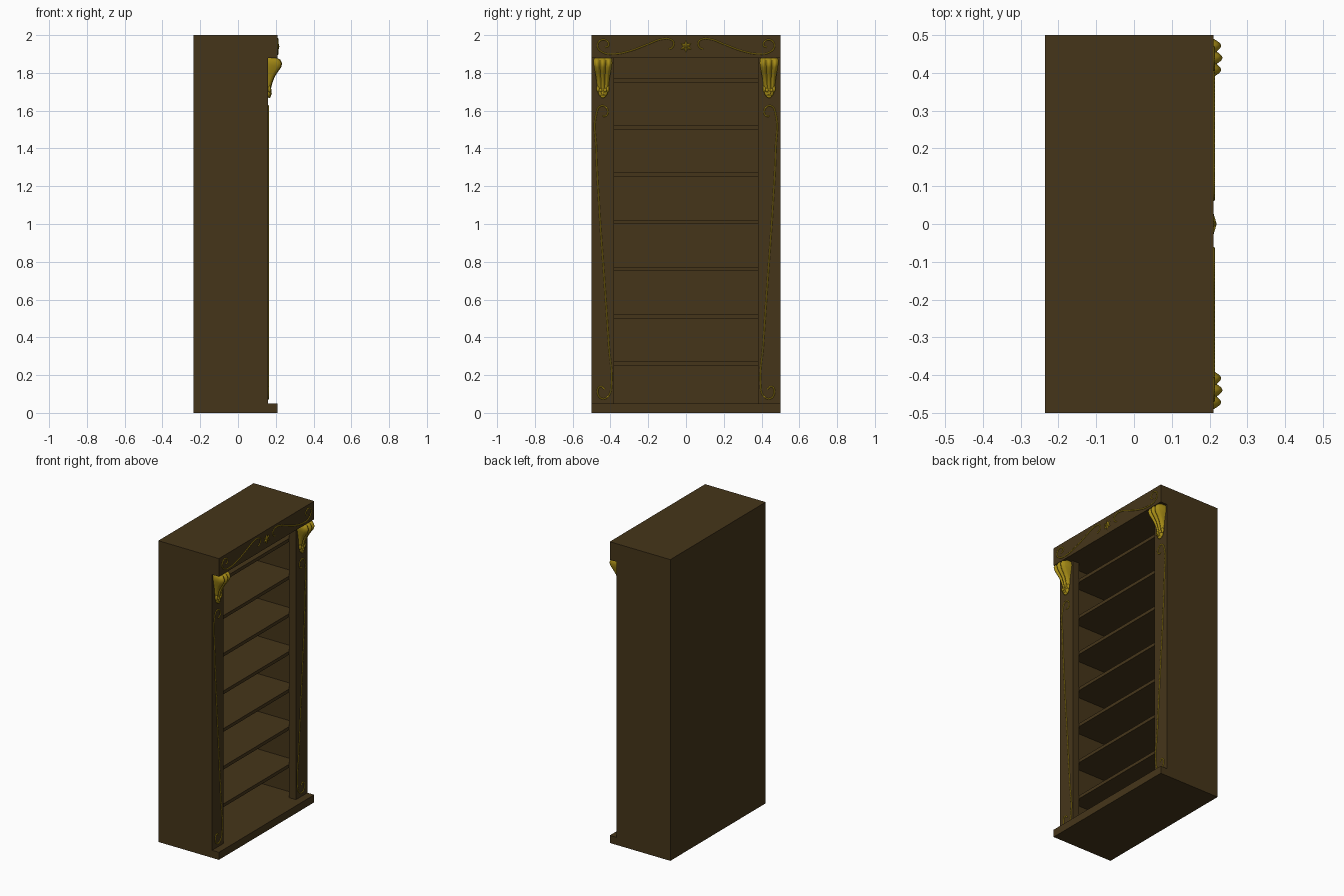
import bpy, bmesh, math
from mathutils import Matrix, Vector

if "Cube" in bpy.data.objects:
    bpy.data.objects.remove(bpy.data.objects["Cube"])


def material(name, color):
    m = bpy.data.materials.new(name)
    m.diffuse_color = (*color, 1)
    m.use_nodes = True
    m.node_tree.nodes["Principled BSDF"].inputs["Base Color"].default_value = m.diffuse_color
    return m


WOOD = material("dark_wood", (0.06, 0.036, 0.01))
GOLD = material("gilding", (0.38, 0.26, 0.008))


def finish(name, bm, mat, smooth=None):
    bmesh.ops.recalc_face_normals(bm, faces=bm.faces)
    me = bpy.data.meshes.new(name)
    bm.to_mesh(me)
    bm.free()
    ob = bpy.data.objects.new(name, me)
    bpy.context.collection.objects.link(ob)
    me.materials.append(mat)
    if smooth:
        bpy.ops.object.select_all(action='DESELECT')
        bpy.context.view_layer.objects.active = ob
        ob.select_set(True)
        bpy.ops.object.shade_smooth_by_angle(angle=math.radians(smooth))
    return ob


def box(name, lo, hi):
    bm = bmesh.new()
    lo, hi = Vector(lo), Vector(hi)
    size = [abs(a - b) for a, b in zip(lo, hi)]
    bmesh.ops.create_cube(bm, size=1, matrix=Matrix.Translation((lo + hi) / 2) @ Matrix.Diagonal((*size, 1)))
    return finish(name, bm, WOOD)


def scroll(name, pts, x, side, radius):
    """Thin gilded line lying on a front face, given as (y, z) points."""
    cu = bpy.data.curves.new(name, 'CURVE')
    cu.dimensions = '3D'
    cu.bevel_depth = radius
    cu.bevel_resolution = 1
    cu.resolution_u = 8
    cu.use_fill_caps = True
    sp = cu.splines.new('BEZIER')
    sp.bezier_points.add(len(pts) - 1)
    for bp, (y, z) in zip(sp.bezier_points, pts):
        bp.co = (x, side * y, z)
        bp.handle_left_type = bp.handle_right_type = 'AUTO'
    cu.materials.append(GOLD)
    ob = bpy.data.objects.new(name, cu)
    bpy.context.collection.objects.link(ob)


def corbel(name, cy):
    """Fluted bracket: rows of (z, front x, half width, rib depth)."""
    rows = [(1.88, .205, .044, .008), (1.87, .224, .049, .013), (1.85, .234, .05, .015),
            (1.83, .229, .047, .015), (1.805, .211, .042, .013), (1.78, .195, .037, .011),
            (1.75, .183, .033, .009), (1.72, .175, .03, .006), (1.69, .166, .024, .003)]
    n = 32
    bm = bmesh.new()
    loops = []
    for z, x, w, rib in rows:
        loop = [bm.verts.new((.155, cy - w, z))]
        for i in range(n + 1):
            t = i / n * 2 - 1
            valley = 1 - abs(math.cos(t * math.pi * 1.5))
            loop.append(bm.verts.new((x - rib * valley - .008 * t * t, cy + w * t, z)))
        loop.append(bm.verts.new((.155, cy + w, z)))
        loops.append(loop)
    for a, b in zip(loops, loops[1:]):
        for i in range(len(a)):
            j = (i + 1) % len(a)
            bm.faces.new((a[i], a[j], b[j], b[i]))
    bm.faces.new(loops[0])
    bm.faces.new(loops[-1])
    finish(name, bm, GOLD, 40)


def beads(name, items):
    """Cluster of flattened spheres: (centre, radii)."""
    bm = bmesh.new()
    for c, r in items:
        bmesh.ops.create_uvsphere(bm, u_segments=14, v_segments=8, radius=1,
                                  matrix=Matrix.Translation(c) @ Matrix.Diagonal((*r, 1)))
    finish(name, bm, GOLD, 60)


# Carcass: base, crown, back panel, shelves
box("base_plinth", (-.235, -.5, 0), (.21, .5, .05))
box("crown_block", (-.235, -.5, 1.88), (.21, .5, 2))
box("back_panel", (-.235, -.5, .05), (-.195, .5, 1.88))
for k in range(1, 8):
    box(f"shelf_{k}", (-.195, -.45, .25 * k), (.11, .45, .25 * k + .022))

crown_line = [(.09, 1.925), (.072, 1.935), (.065, 1.96), (.085, 1.978), (.13, 1.978),
              (.2, 1.952), (.3, 1.915), (.38, 1.9), (.44, 1.908), (.468, 1.94),
              (.452, 1.972), (.42, 1.97), (.41, 1.945), (.428, 1.935)]
post_line = [(.44, 1.57), (.42, 1.575), (.418, 1.61), (.45, 1.625), (.475, 1.58), (.475, 1.4),
             (.46, 1.1), (.432, .7), (.408, .35), (.395, .15), (.41, .09), (.445, .075),
             (.468, .11), (.452, .14), (.432, .125)]

# Mirrored sides: walls, front posts, brackets and scrollwork
for s, tag in ((1, "right"), (-1, "left")):
    box(f"side_wall_{tag}", (-.195, s * .45, .05), (.11, s * .5, 1.88))
    box(f"front_post_{tag}", (.11, s * .38, .05), (.16, s * .5, 1.88))
    cy = s * .44
    corbel(f"bracket_{tag}", cy)
    beads(f"bracket_mask_{tag}",
          [((.163, cy, 1.70), (.012, .026, .03))]
          + [((.172, cy + d * .012, 1.708), (.006, .009, .009)) for d in (-1, 1)]
          + [((.166, cy + d * .025, 1.715), (.008, .009, .018)) for d in (-1, 1)]
          + [((.172, cy, 1.692), (.007, .007, .012)), ((.166, cy, 1.677), (.008, .014, .01))])
    scroll(f"crown_scroll_{tag}", crown_line, .21, s, .004)
    scroll(f"post_scroll_{tag}", post_line, .16, s, .004)

# Six-pointed raised star in the centre of the crown
bm = bmesh.new()
tip = bm.verts.new((.219, 0, 1.94))
ring = []
for i in range(12):
    r = .038 if i % 2 == 0 else .017
    a = math.pi * i / 6
    ring.append(bm.verts.new((.209, r * math.sin(a), 1.94 + r * math.cos(a))))
for i in range(12):
    bm.faces.new((tip, ring[i], ring[(i + 1) % 12]))
bm.faces.new(ring)
finish("crown_star", bm, GOLD)
